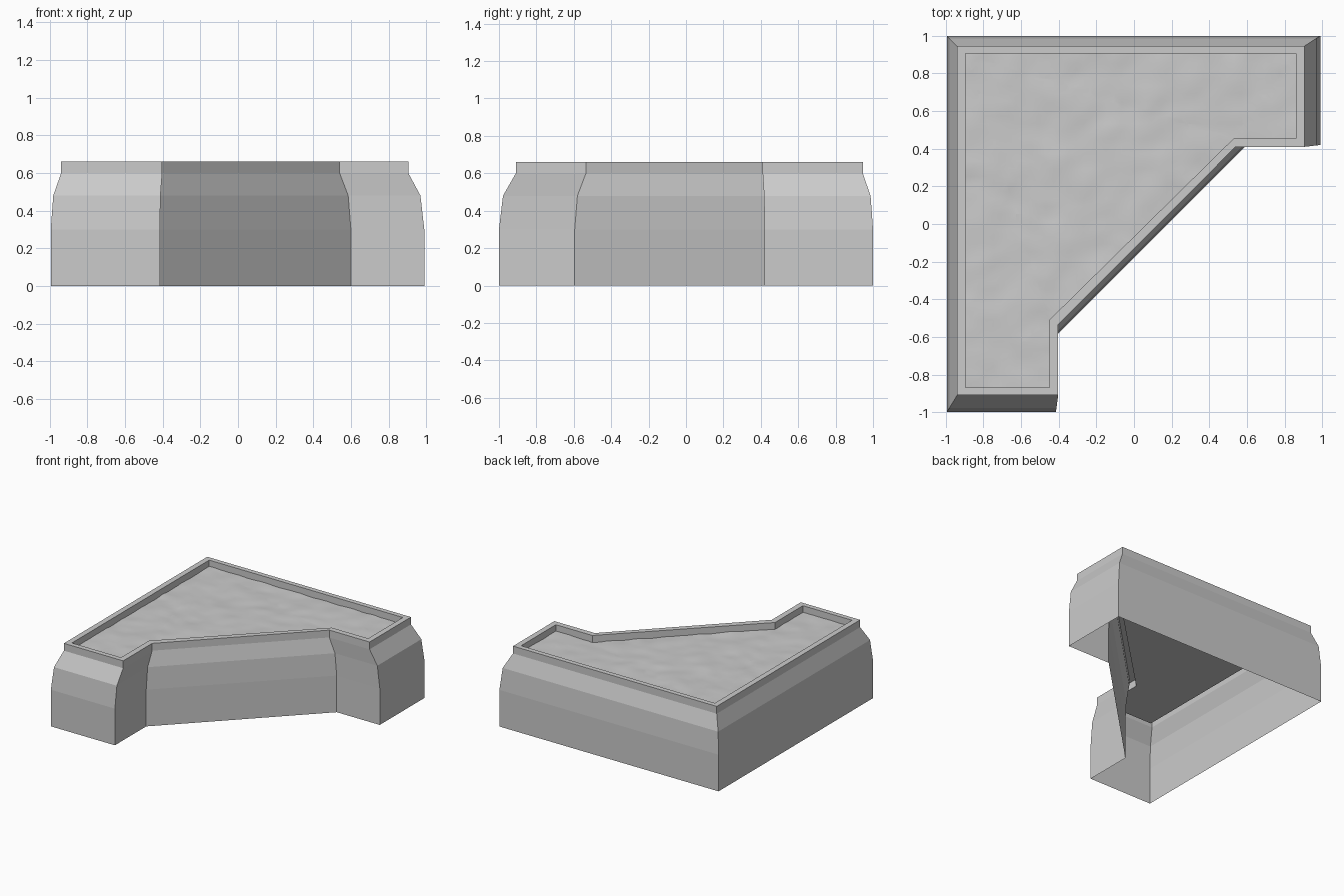
import bpy, bmesh
from mathutils import Vector, noise

if "Cube" in bpy.data.objects:
    bpy.data.objects.remove(bpy.data.objects["Cube"])

# Plan outlines, counter-clockwise: foot, rim outside, rim inside
FOOT = [(-.995, 1), (-.995, -1), (-.415, -1), (-.415, -.595), (.6, .42), (.99, .42), (.99, 1)]
RIM = [(-.94, .945), (-.94, -.91), (-.403, -.91), (-.403, -.535), (.54, .41), (.905, .41), (.905, .945)]
INNER = [(-.895, .905), (-.895, -.87), (-.45, -.87), (-.45, -.51), (.53, .455), (.86, .455), (.86, .905)]


def make_object(name, bm):
    mesh = bpy.data.meshes.new(name)
    bm.to_mesh(mesh)
    bm.free()
    obj = bpy.data.objects.new(name, mesh)
    bpy.context.collection.objects.link(obj)
    return obj


def blend(a, b, t):
    return [(p[0] + (q[0] - p[0]) * t, p[1] + (q[1] - p[1]) * t) for p, q in zip(a, b)]


# Planter shell: stacked outlines, open underneath, lip folding down to a flat tray
levels = [(blend(FOOT, RIM, t), z) for z, t in ((0, 0), (.30, 0), (.48, .24), (.60, 1), (.66, 1))]
levels += [(INNER, .66), (INNER, .60)]
bm = bmesh.new()
rings = [[bm.verts.new((x, y, z)) for x, y in pts] for pts, z in levels]
for low, high in zip(rings, rings[1:]):
    for i in range(len(low)):
        j = (i + 1) % len(low)
        bm.faces.new((low[i], low[j], high[j], high[i]))
bm.faces.new(rings[-1])
make_object("planter_shell", bm)

# Soil: flat outline diced into a grid and gently roughened, just above the tray
bm = bmesh.new()
face = bm.faces.new([bm.verts.new((x, y, .607)) for x, y in INNER])
bmesh.ops.triangulate(bm, faces=[face])
for axis in (Vector((1, 0, 0)), Vector((0, 1, 0))):
    for i in range(-24, 25):
        bmesh.ops.bisect_plane(bm, geom=bm.verts[:] + bm.edges[:] + bm.faces[:],
                               plane_co=axis * (i * .04 + .013), plane_no=axis)
for v in bm.verts:
    v.co.z += .007 * noise.noise(v.co * 7) + .004 * noise.noise(v.co * 16)
for f in bm.faces:
    f.smooth = True
    if f.normal.z < 0:
        f.normal_flip()
make_object("soil", bm)
